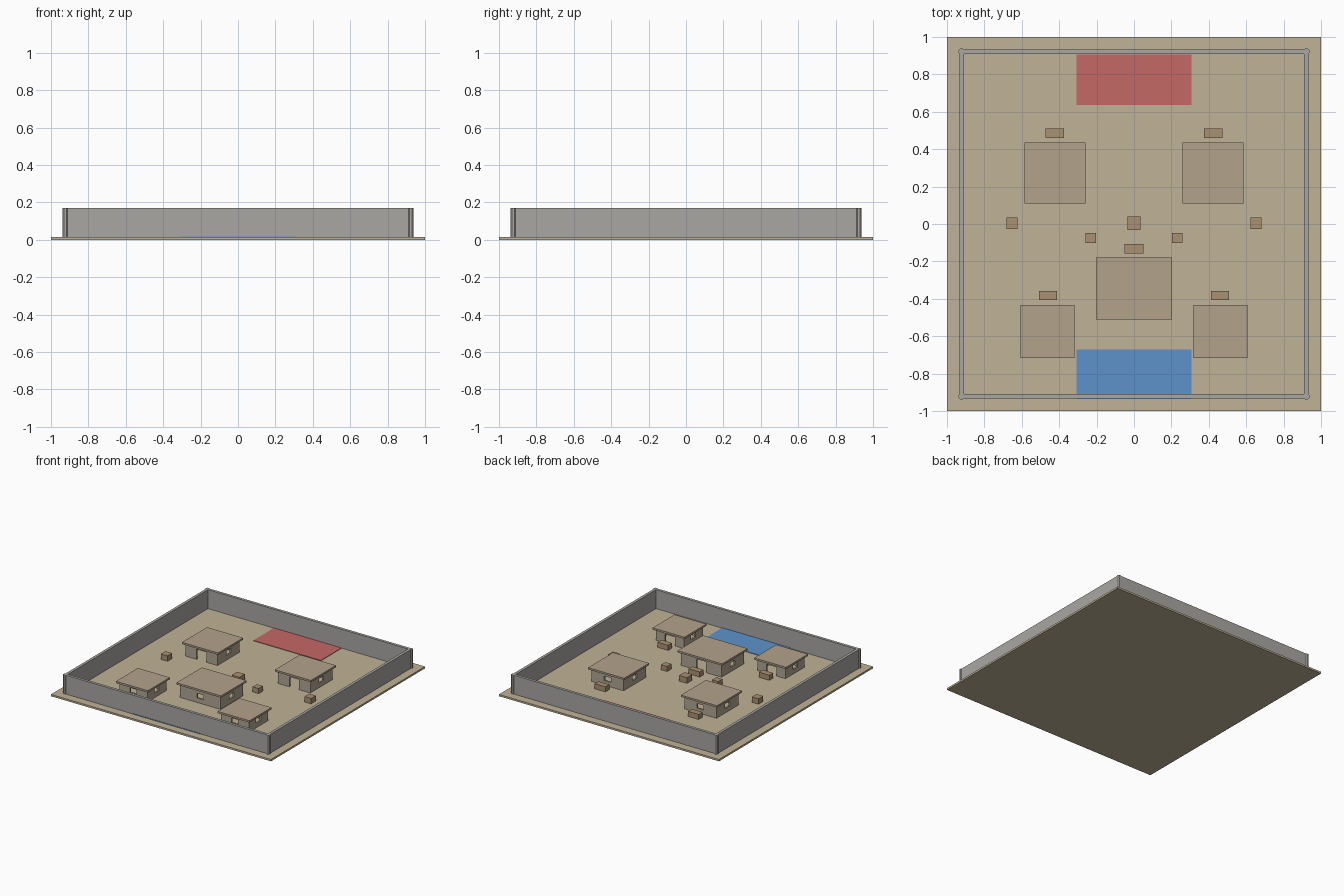
import bpy, bmesh, math
from mathutils import Matrix

if "Cube" in bpy.data.objects:
    bpy.data.objects.remove(bpy.data.objects["Cube"])

G = 0.015  # ground top


def material(name, rgb):
    m = bpy.data.materials.new(name)
    m.diffuse_color = (*rgb, 1)
    m.use_nodes = True
    m.node_tree.nodes["Principled BSDF"].inputs["Base Color"].default_value = m.diffuse_color
    return m


SAND = material("sand", (0.53, 0.45, 0.31))
STONE = material("stone", (0.40, 0.39, 0.37))
PLASTER = material("plaster", (0.44, 0.38, 0.29))
ROOF = material("roof", (0.45, 0.36, 0.26))
WOOD = material("wood", (0.40, 0.28, 0.17))
RED = material("red", (0.55, 0.14, 0.13))
BLUE = material("blue", (0.11, 0.29, 0.60))


def finish(bm, name, mat):
    me = bpy.data.meshes.new(name)
    bm.to_mesh(me)
    bm.free()
    me.materials.append(mat)
    ob = bpy.data.objects.new(name, me)
    bpy.context.collection.objects.link(ob)
    return ob


def add_box(bm, x0, x1, y0, y1, z0, z1, mat=Matrix()):
    m = Matrix.Translation(((x0 + x1) / 2, (y0 + y1) / 2, (z0 + z1) / 2))
    bmesh.ops.create_cube(bm, size=1, matrix=mat @ m @ Matrix.Diagonal((x1 - x0, y1 - y0, z1 - z0, 1)))


def box(name, mat, *dims):
    bm = bmesh.new()
    add_box(bm, *dims)
    return finish(bm, name, mat)


# Ground slab and the two coloured zones
box("ground", SAND, -1, 1, -1, 1, 0, G)
box("red_zone", RED, -0.307, 0.307, 0.637, 0.905, G, G + 0.004)
box("blue_zone", BLUE, -0.307, 0.307, -0.935, -0.671, G, G + 0.004)

# Perimeter walls
for i, side in enumerate(("front", "right", "back", "left")):
    bm = bmesh.new()
    add_box(bm, -0.92, 0.92, -0.932, -0.909, G, 0.17, Matrix.Rotation(i * math.pi / 2, 4, 'Z'))
    finish(bm, side + "_perimeter_wall", STONE)

# Corner posts
for sx in (-1, 1):
    for sy in (-1, 1):
        bm = bmesh.new()
        bmesh.ops.create_cone(bm, cap_ends=True, segments=8, radius1=0.0165, radius2=0.0165, depth=0.17 - G,
                              matrix=Matrix.Translation((sx * 0.923, sy * 0.923, (0.17 + G) / 2))
                              @ Matrix.Rotation(math.pi / 8, 4, 'Z'))
        finish(bm, "corner_post", STONE)


def wall(bm, length, dist, top, width, z0, z1, mat):
    """Wall facing -y at distance dist, with one centred opening."""
    t, h, w = 0.014, length / 2, width / 2
    y0, y1 = -dist, -dist + t
    add_box(bm, -h, -w, y0, y1, G, top, mat)
    add_box(bm, w, h, y0, y1, G, top, mat)
    add_box(bm, -w, w, y0, y1, z1, top, mat)
    if z0 > G:
        add_box(bm, -w, w, y0, y1, G, z0, mat)


def house(name, cx, cy, w, d, top, door_angle):
    """w, d: roof size; door faces -y, turned by door_angle."""
    over, thick = 0.018, 0.015
    bw, bd, wt = w - 2 * over, d - 2 * over, top - thick
    bm = bmesh.new()
    for i in range(4):
        m = Matrix.Translation((cx, cy, 0)) @ Matrix.Rotation(door_angle + i * math.pi / 2, 4, 'Z')
        length, dist = (bw, bd / 2) if i % 2 == 0 else (bd - 0.028, bw / 2)
        if i == 0:
            wall(bm, length, dist, wt, 0.09, G, wt - 0.018, m)
        else:
            wall(bm, length, dist, wt, 0.06, 0.052, 0.09, m)
    finish(bm, name + "_walls", PLASTER)
    box(name + "_roof", ROOF, cx - w / 2, cx + w / 2, cy - d / 2, cy + d / 2, wt, top)


# Houses: back pair has doors to the front, the others to the back
for s, side in ((-1, "left"), (1, "right")):
    house("back_" + side + "_house", s * 0.422, 0.272, 0.328, 0.325, 0.13, 0)
    house("front_" + side + "_house", s * 0.462, -0.575, 0.29, 0.285, 0.12, math.pi)
house("centre_house", 0, -0.345, 0.405, 0.33, 0.137, math.pi)

# Crates: x, y, width, depth, height
crates = [(0, 0.004, 0.07, 0.07, 0.047), (0, -0.132, 0.10, 0.05, 0.042)]
for s in (-1, 1):
    crates += [(s * 0.424, 0.485, 0.097, 0.05, 0.042), (s * 0.653, 0.004, 0.06, 0.06, 0.045),
               (s * 0.232, -0.075, 0.055, 0.055, 0.042), (s * 0.46, -0.382, 0.095, 0.05, 0.042)]
for x, y, w, d, h in crates:
    box("crate", WOOD, x - w / 2, x + w / 2, y - d / 2, y + d / 2, G, G + h)
